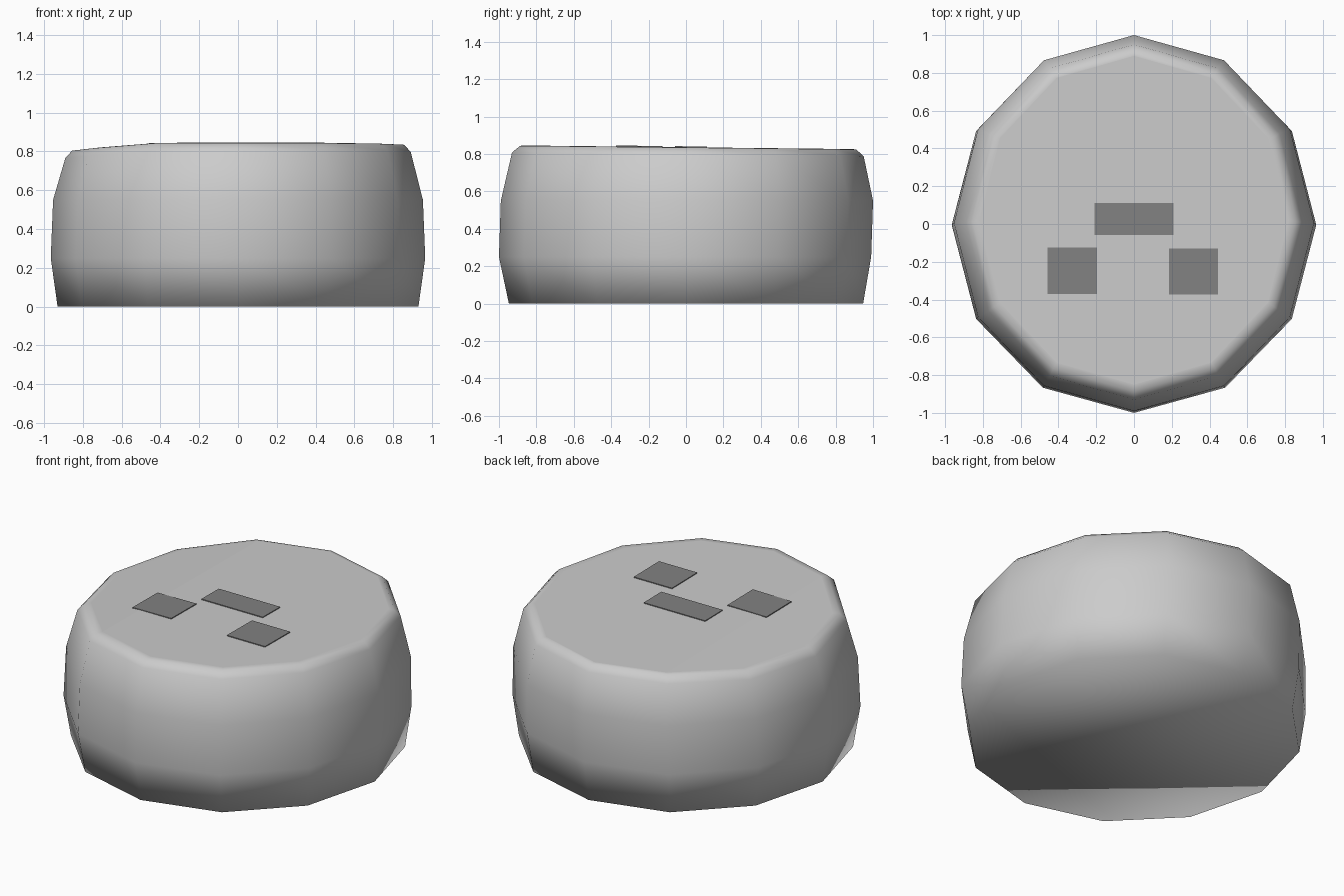
import bpy, bmesh, math

cube = bpy.data.objects.get("Cube")
if cube:
    bpy.data.objects.remove(cube, do_unlink=True)


def make_material(name, value):
    mat = bpy.data.materials.new(name)
    mat.use_nodes = True
    colour = (value, value, value, 1)
    mat.diffuse_color = colour
    bsdf = next(n for n in mat.node_tree.nodes if n.type == 'BSDF_PRINCIPLED')
    bsdf.inputs["Base Color"].default_value = colour
    return mat


def finish(bm, name, mat):
    bmesh.ops.recalc_face_normals(bm, faces=bm.faces)
    mesh = bpy.data.meshes.new(name)
    bm.to_mesh(mesh)
    bm.free()
    mesh.materials.append(mat)
    obj = bpy.data.objects.new(name, mesh)
    bpy.context.collection.objects.link(obj)
    return obj


def top_z(x, y):
    """Gently sloping top that dips at its right edge."""
    return 0.836 - 0.011 * y - 0.07 * max(0, -0.42 - x)


light_grey = make_material("light grey", 0.6)
dark_grey = make_material("dark grey", 0.22)

# Body: stacked twelve-sided rings (x radius, y radius, y centre, height or drop from top)
SIDES = 12
rings = [(0.93, 0.947, 0, 0), (0.965, 0.995, -0.005, 0.25),
         (0.953, 0.995, 0.005, 0.55), (0.89, 0.94, 0.01, -0.038),
         (0.855, 0.898, 0.012, -0.002), (0.82, 0.87, 0.02, -0.0001)]
bm = bmesh.new()
loops = []
for rx, ry, cy, h in rings:
    loop = []
    for i in range(SIDES):
        a = 2 * math.pi * i / SIDES
        x, y = rx * math.sin(a), cy + ry * math.cos(a)
        loop.append(bm.verts.new((x, y, h if h >= 0 else top_z(x, y) + h)))
    loops.append(loop)
for low, high in zip(loops, loops[1:]):
    for i in range(SIDES):
        j = (i + 1) % SIDES
        bm.faces.new((low[i], low[j], high[j], high[i]))
bm.faces.new(loops[0])
for f in bm.faces:
    f.smooth = True

# Flat top, folded where it starts to dip
top = loops[-1]
bm.faces.new(top[7:])
bm.faces.new(top[:8] + top[11:])
finish(bm, "body", light_grey)


# Thin face plates lying on the top
def plate(name, cx, cy, width, depth):
    bm = bmesh.new()
    bmesh.ops.create_cube(bm, size=1)
    for v in bm.verts:
        x, y = cx + v.co.x * width, cy + v.co.y * depth
        v.co = (x, y, top_z(x, y) + (0.005 if v.co.z > 0 else -0.003))
    finish(bm, name, dark_grey)


plate("right_eye", -0.327, -0.248, 0.264, 0.245)
plate("left_eye", 0.316, -0.252, 0.26, 0.245)
plate("mouth", 0, 0.027, 0.418, 0.17)
